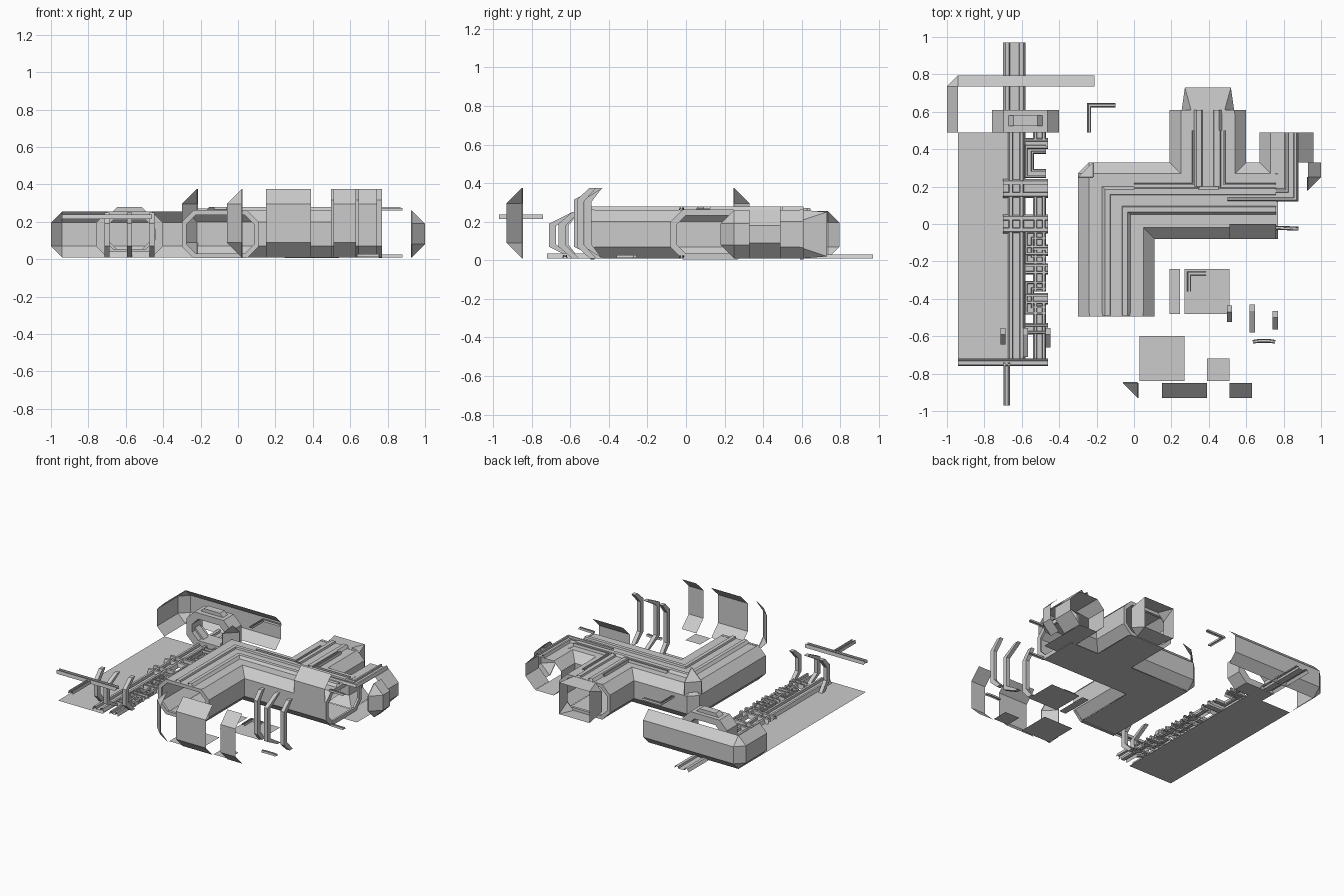
import bpy
from mathutils import Vector as V

if "Cube" in bpy.data.objects:
    bpy.data.objects.remove(bpy.data.objects["Cube"])


def mesh(name, verts, faces):
    me = bpy.data.meshes.new(name)
    me.from_pydata([tuple(v) for v in verts], [], faces)
    ob = bpy.data.objects.new(name, me)
    bpy.context.collection.objects.link(ob)
    return ob


def sweep(name, path, prof, chamfer=False):
    """Sweep (offset to the left, z) profile along a flat path; outer corners may be chamfered."""
    p = [V(q) for q in path]
    left = [V((-(b - a).y, (b - a).x)).normalized() for a, b in zip(p, p[1:])]
    stations = [(p[0], left[0])]
    for q, m, n in zip(p[1:-1], left, left[1:]):
        if chamfer and m.cross(n) < 0:
            stations += [(q, m), (q, n)]
        else:
            stations.append((q, (m + n) / (1 + m.dot(n))))
    stations.append((p[-1], left[-1]))
    k = len(prof)
    verts = [(q.x + n.x * d, q.y + n.y * d, z) for q, n in stations for d, z in prof]
    faces = [(i * k + j, i * k + j + 1, i * k + k + j + 1, i * k + k + j)
             for i in range(len(stations) - 1) for j in range(k - 1)]
    return mesh(name, verts, faces)


def wall(name, path, h=.26, d=.06):
    return sweep(name, path, [(0, .01), (d, .01 + d), (d, h - d), (0, h)], True)


def strip(name, path, z=.01, w=.075, t=.018):
    half = [(-w, 0), (-w * .8, t), (-w * .45, t), (-w * .4, t * .3)]
    prof = half + [(-a, b) for a, b in reversed(half)]
    return sweep(name, path, [(a, z + b) for a, b in prof])


def plate(name, x0, x1, y0, y1, z=.01):
    return mesh(name, [(x0, y0, z), (x1, y0, z), (x1, y1, z), (x0, y1, z)], [(0, 1, 2, 3)])


def octagon(hw, z0, z1, c):
    return [(-hw + c, z0), (hw - c, z0), (hw, z0 + c), (hw, z1 - c),
            (hw - c, z1), (-hw + c, z1), (-hw, z1 - c), (-hw, z0 + c)]


def ring(name, center, a0, a1, hw, z0, z1, c, t, axis='y'):
    """Octagonal door frame running along one axis."""
    outer, inner = octagon(hw, z0, z1, c), octagon(hw - t, z0 + t, z1 - t, c * .8)
    verts = []
    for loop, a in ((outer, a0), (outer, a1), (inner, a1), (inner, a0)):
        for u, z in loop:
            verts.append((center + u, a, z) if axis == 'y' else (a, center + u, z))
    faces = [(r * 8 + i, r * 8 + (i + 1) % 8, (r + 1) % 4 * 8 + (i + 1) % 8, (r + 1) % 4 * 8 + i)
             for r in range(4) for i in range(8)]
    return mesh(name, verts, faces)


def rib(name, x, y0, y1, h, w=.014, t=.035):
    d = .06
    out = [(y1 - t, .01), (y0, .01 + d), (y0, h - d), (y1 - t, h)]
    prof = out + [(y1, h), (y0 + t, h - d - .012), (y0 + t, .022 + d), (y1, .01)]
    verts = [(x + s * w, y, z) for s in (-1, 1) for y, z in prof]
    faces = [(i, (i + 1) % 8, 8 + (i + 1) % 8, 8 + i) for i in range(8)]
    for o in (0, 8):
        faces += [(o + i, o + i + 1, o + 6 - i, o + 7 - i) for i in range(3)]
    return mesh(name, verts, faces)


# assembled corridor: outer walls
wall("corridor_wall_outer", [(-.24, -.49), (-.24, .27), (.25, .27), (.25, .61)])
wall("corridor_wall_bay", [(.54, .61), (.54, .27), (.73, .27), (.73, .49)])
wall("corridor_wall_inner", [(.76, -.02), (.05, -.02), (.05, -.49)])
wall("branch_wall_right", [(.88, .49), (.88, .33)], d=.08)
wall("end_corner_wall", [(.93, .33), (.93, .25), (.925, .25)], d=.07)
wall("tall_wall_section", [(.76, 0), (.51, 0)], .375, .08)
wall("tall_wall_corner", [(-.22, .245), (-.22, .25), (-.215, .25)], .375, .08)

# corridor floors and ceilings
for level, z in (("floor", .008), ("ceiling", .26)):
    for i, r in enumerate([(-.24, .05, -.49, .27), (.05, .76, -.02, .27), (.25, .54, .27, .61),
                           (.76, .88, .12, .27), (.73, .88, .27, .49)]):
        plate(f"corridor_{level}_{i}", *r, z)

# ceiling conduits
strip("ceiling_conduit_main", [(-.095, -.49), (-.095, .125), (.76, .125)], .26)
strip("ceiling_conduit_branch", [(.395, .2), (.395, .61)], .26)
strip("ceiling_conduit_turn", [(.5, .155), (.84, .155), (.84, .49)], .26, .035)
strip("ceiling_conduit_side", [(.33, .5), (.33, .2), (.0, .2)], .26, .02)
strip("ceiling_conduit_side_2", [(.47, .5), (.47, .2), (.76, .2)], .26, .02)

# corridor end frames and flared doorway
ring("front_end_frame", -.095, -.495, -.475, .205, .005, .262, .062, .025)
ring("right_end_frame", .125, .755, .77, .205, .005, .262, .062, .03, 'x')
ring("back_end_frame", .395, .59, .61, .205, .005, .262, .062, .025)
near = [(.395 + u, .61, z) for u, z in octagon(.14, .01, .26, .05)]
far = [(.272, .73, .02), (.518, .73, .02), (.518, .73, .25), (.272, .73, .25)]
flare = []
for i in range(4):
    a, b, c = 2 * i, 2 * i + 1, (2 * i + 2) % 8
    flare += [(a, b, 8 + (i + 1) % 4, 8 + i), (b, c, 8 + (i + 1) % 4)]
mesh("doorway_flare", near + far, flare)

# loose corner wall and octagonal door frame
wall("loose_corner_wall", [(-.94, .49), (-.94, .735), (-.21, .735)], .255)
ring("loose_door_frame", -.58, .49, .61, .18, .008, .255, .062, .045)
ring("loose_door_frame_collar", -.58, .525, .58, .165, .012, .28, .1, .03)

# loose floor sheet and conduit kit
plate("floor_sheet", -.94, -.70, -.74, .49)
plate("floor_sheet_kit", -.70, -.58, -.74, .49)
strip("long_conduit", [(-.64, .49), (-.64, .97)], .01, .06, .02)
strip("kit_conduit_long", [(-.63, .49), (-.63, -.72)], .01, .045, .025)
for i, y in enumerate((.43, .19, .0, -.14, -.24, -.40, -.56)):
    w = .05 if i in (1, 2) else .03
    strip(f"kit_crossing_{i}", [(-.70 if i in (1, 2) else -.58, y), (-.46, y)], .01, w, .03)
for i, (y0, y1) in enumerate([(.61, .45), (.15, -.12), (-.14, -.36), (-.42, -.72)]):
    strip(f"kit_upright_{i}", [(-.505, y0), (-.505, y1)], .01, .035, .025)
for i, y in enumerate((.27, -.19, -.46)):
    strip(f"kit_elbow_{i}", [(-.47, y), (-.56, y), (-.56, y + .13), (-.47, y + .13)], .01, .025, .025)

# suspended tray tee
strip("tray_crossbar", [(-.94, -.74), (-.46, -.74)], .215, .02, .025)
strip("tray_stem", [(-.68, -.74), (-.68, -.97)], .215, .018, .022)

# support ribs, low and tall
for i, (x, y0, y1) in enumerate([(-.70, -.645, -.555), (-.58, -.71, -.555), (-.46, -.66, -.555)]):
    rib(f"low_rib_{i}", x, y0, y1, .25)
for i, (x, y0, y1) in enumerate([(.51, -.525, -.435), (.632, -.58, -.43), (.755, -.565, -.465)]):
    rib(f"tall_rib_{i}", x, y0, y1, .375)

# loose tall wall panels
wall("tall_panel_corner", [(.025, -.85), (.02, -.85), (.02, -.845)], .375, .08)
wall("tall_panel_wide", [(.39, -.85), (.15, -.85)], .375, .08)
wall("tall_panel_narrow", [(.63, -.85), (.51, -.85)], .375, .08)

# loose floor plates
for i, r in enumerate([(.19, .245, -.48, -.24), (.27, .51, -.48, -.24),
                       (.03, .27, -.84, -.60), (.39, .51, -.84, -.72)]):
    plate(f"loose_plate_{i}", *r)

# thin pipes
strip("elbow_pipe_back", [(-.24, .49), (-.24, .635), (-.10, .635)], .255, .011, .015)
strip("elbow_pipe_front", [(.295, -.36), (.295, -.265), (.385, -.265)], .012, .011, .015)
strip("short_pipe", [(.635, -.63), (.665, -.625), (.725, -.625), (.755, -.63)], .012, .01, .015)
for z in (.01, .26):
    strip("stub_pipe", [(.76, -.02), (.88, -.025)], z, .011, .014)
